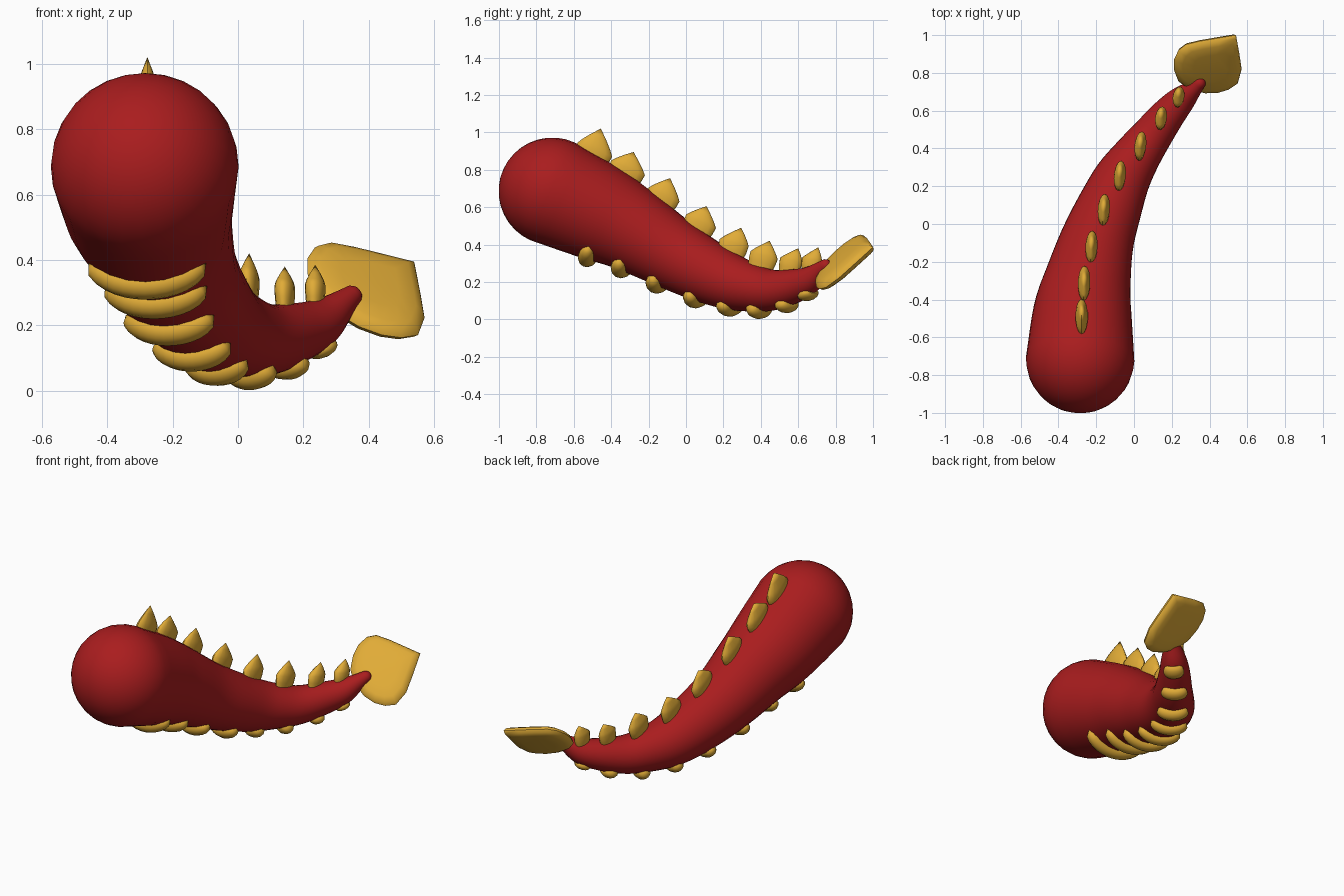
import bpy, bmesh, math
from mathutils import Vector

if "Cube" in bpy.data.objects:
    bpy.data.objects.remove(bpy.data.objects["Cube"])

SIDES = 28


def material(name, rgb):
    m = bpy.data.materials.new(name)
    m.diffuse_color = (*rgb, 1)
    m.use_nodes = True
    m.node_tree.nodes["Principled BSDF"].inputs["Base Color"].default_value = m.diffuse_color
    return m


RED = material("deep_red", (0.40, 0.012, 0.013))
GOLD = material("golden_horn", (0.75, 0.41, 0.038))


def skin(name, rings, mat, angle=50):
    """Bridge equal-length closed rings and cap both ends."""
    bm = bmesh.new()
    loops = [[bm.verts.new(p) for p in ring] for ring in rings]
    n = len(loops[0])
    for a, b in zip(loops, loops[1:]):
        for i in range(n):
            j = (i + 1) % n
            bm.faces.new((a[i], a[j], b[j], b[i]))
    bm.faces.new(loops[0])
    bm.faces.new(loops[-1])
    bmesh.ops.remove_doubles(bm, verts=bm.verts, dist=0.0005)
    bmesh.ops.recalc_face_normals(bm, faces=bm.faces)
    me = bpy.data.meshes.new(name)
    bm.to_mesh(me)
    bm.free()
    me.materials.append(mat)
    ob = bpy.data.objects.new(name, me)
    bpy.context.collection.objects.link(ob)
    bpy.ops.object.select_all(action='DESELECT')
    bpy.context.view_layer.objects.active = ob
    ob.select_set(True)
    bpy.ops.object.shade_smooth_by_angle(angle=math.radians(angle))
    return ob


def ellipse(c, u, v, n):
    return [c + u * math.cos(2 * math.pi * i / n) + v * math.sin(2 * math.pi * i / n)
            for i in range(n)]


# Tail centre line: x, y, z, radius
KEYS = [Vector(k) for k in (
    (-0.285, -0.715, 0.685, 0.287), (-0.272, -0.46, 0.568, 0.260),
    (-0.243, -0.29, 0.481, 0.229), (-0.195, -0.09, 0.362, 0.196),
    (-0.128, 0.09, 0.265, 0.172), (-0.062, 0.24, 0.200, 0.150),
    (0.015, 0.36, 0.168, 0.127), (0.092, 0.465, 0.157, 0.109),
    (0.185, 0.585, 0.180, 0.090), (0.255, 0.66, 0.211, 0.073),
    (0.315, 0.715, 0.262, 0.046), (0.345, 0.745, 0.288, 0.034))]


def sample(keys, steps):
    """Catmull-Rom curve through the keys."""
    k = [2 * keys[0] - keys[1]] + keys + [2 * keys[-1] - keys[-2]]
    out = []
    for i in range(1, len(k) - 2):
        a, b, c, d = k[i - 1:i + 3]
        for s in range(steps):
            t = s / steps
            out.append(0.5 * (2 * b + (c - a) * t + (2 * a - 5 * b + 4 * c - d) * t * t
                              + (3 * b - a - 3 * c + d) * t ** 3))
    return out + [keys[-1]]


path = sample(KEYS, 4)
frames = []
for i, p in enumerate(path):
    t = (path[min(i + 2, len(path) - 1)] - path[max(i - 2, 0)]).to_3d().normalized()
    side = t.cross(Vector((0, 0, 1))).normalized()
    frames.append((p.to_3d(), p[3], t, side, side.cross(t)))

# Tail body with a round root and a small rounded tip
rings = []


def dome(frame, angles, sign):
    c, r, t, s, up = frame
    for a in angles:
        q = r * math.cos(a)
        rings.append(ellipse(c + t * (sign * r * math.sin(a)), s * q, up * q, SIDES))


dome(frames[0], [math.pi / 2 * (1 - k / 9) for k in range(9)], -1)
for c, r, t, s, up in frames:
    rings.append(ellipse(c, s * r, up * r, SIDES))
dome(frames[-1], [math.pi / 2 * k / 4 for k in range(1, 5)], 1)
skin("tail_body", rings, RED)

# Back spikes: x, front shoulder y z, rear shoulder y z, tip y z, yaw
SPIKES = ((-0.277, -0.58, 0.945, -0.395, 0.870, -0.455, 1.02, 0.0),
          (-0.264, -0.40, 0.850, -0.22, 0.770, -0.28, 0.895, 0.03),
          (-0.225, -0.20, 0.705, -0.035, 0.630, -0.085, 0.755, 0.06),
          (-0.160, 0.00, 0.560, 0.16, 0.487, 0.11, 0.605, 0.08),
          (-0.075, 0.18, 0.430, 0.335, 0.390, 0.295, 0.49, 0.10),
          (0.034, 0.345, 0.365, 0.49, 0.320, 0.447, 0.42, 0.12),
          (0.143, 0.503, 0.330, 0.622, 0.305, 0.60, 0.38, 0.15),
          (0.236, 0.62, 0.330, 0.727, 0.315, 0.707, 0.385, 0.18))
for k, (x, y0, z0, y1, z1, ty, tz, yaw) in enumerate(SPIKES):
    base = Vector((x, (y0 + y1) / 2, (z0 + z1) / 2))
    rise = Vector((x, ty, tz)) - base
    u = Vector(((y1 - y0) / 2 * yaw, (y1 - y0) / 2, (z1 - z0) / 2))
    v = Vector((0.033 - 0.0004 * k, -0.033 * yaw, 0))
    sink = Vector((0, u.z, -u.y)).normalized()
    # sunken root, shoulder, then taper to the point
    rings = [ellipse(base + sink * 0.09, u * 0.8, v * 0.7, 14),
             ellipse(base + sink * 0.04, u * 0.96, v * 0.95, 14)]
    for h, long, wide in ((0, 1, 1), (0.25, 0.8, 0.86), (0.6, 0.45, 0.5), (1, 0, 0)):
        rings.append(ellipse(base + rise * h, u * long, v * wide, 14))
    skin("back_spike_%d" % (k + 1), rings, GOLD)

# Belly bands: y position and depth of curved rolls hugging the underside
BANDS = ((-0.53, 0.043), (-0.35, 0.042), (-0.16, 0.040), (0.045, 0.038),
         (0.23, 0.038), (0.39, 0.041), (0.54, 0.034), (0.655, 0.024))
for k, (y, deep) in enumerate(BANDS):
    c, r, t, s, up = min(frames, key=lambda f: abs((f[0] - f[4] * f[1]).y - y))
    c = c + t * ((y - (c - up * r).y) / t.y)
    half = math.radians(46)
    wide = 0.044
    rings = []
    for i in range(15):
        q = -1 + 2 * i / 14
        w = (1 - abs(q) ** 4) ** 0.5
        a = half * q
        out = s * math.sin(a) - up * math.cos(a)
        rings.append(ellipse(c + out * r, t * (wide * w), out * (deep * w), 12))
    skin("belly_band_%d" % (k + 1), rings, GOLD)

# Tail fin: slanted rounded plate with one pointed corner
OUTLINE = ((0.54, 1.0), (0.45, 0.985), (0.35, 0.968), (0.275, 0.95), (0.235, 0.92),
           (0.212, 0.87), (0.212, 0.815), (0.235, 0.755), (0.29, 0.715), (0.37, 0.695),
           (0.44, 0.697), (0.50, 0.715), (0.55, 0.748), (0.57, 0.82), (0.558, 0.90))
normal = Vector((0.28, -0.64, 0.72)).normalized()
mid = Vector((0.40, 0.85, 0.315))
flat = [Vector((x, y, 0.315 - 0.39 * (x - 0.4) + 0.84 * (y - 0.85))) for x, y in OUTLINE]
rings = [[mid + (p - mid) * w + normal * h for p in flat]
         for h, w in ((-0.034, 0.5), (-0.029, 0.8), (-0.017, 0.95), (0, 1),
                      (0.017, 0.95), (0.029, 0.8), (0.034, 0.5))]
skin("tail_fin", rings, GOLD)
